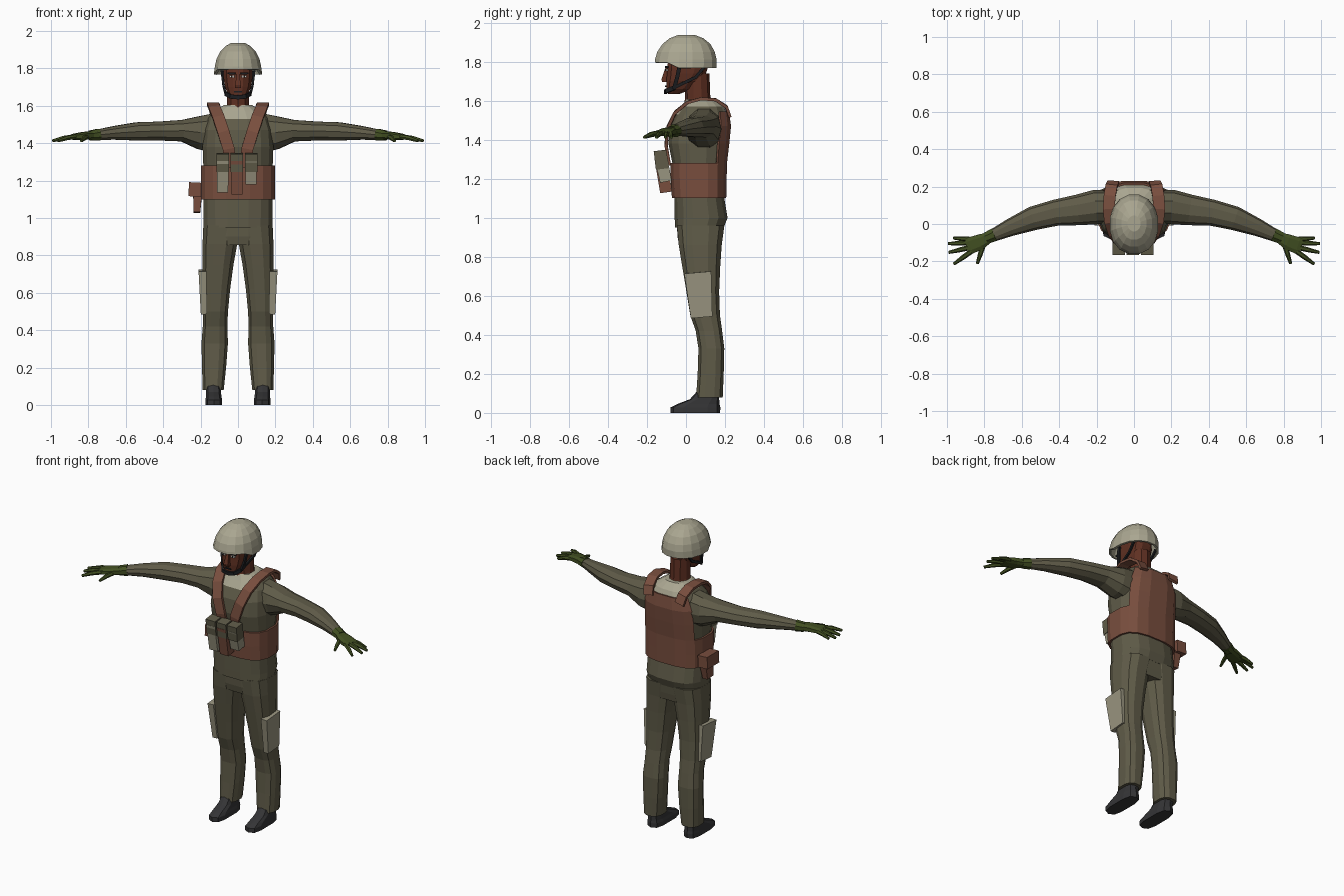
import bpy, bmesh, math
from mathutils import Vector

def mat(name, r, g, b):
    m = bpy.data.materials.new(name)
    m.diffuse_color = (r, g, b, 1)
    return m

UNIFORM = mat("olive_cloth", .115, .105, .065)
HELMET = mat("pale_helmet", .40, .38, .28)
POUCH = mat("beige_canvas", .32, .30, .215)
VEST = mat("brown_vest", .19, .076, .048)
SKIN = mat("skin", .115, .03, .016)
GLOVE = mat("green_glove", .055, .08, .016)
BOOT = mat("dark_boot", .035, .035, .037)
STRAP = mat("black_strap", .012, .013, .015)
WHITE = mat("eye_white", .7, .68, .62)

def unit(n, p):
    """Points of a rounded box outline within -1..1."""
    out = []
    for i in range(n):
        a = 2 * math.pi * (i + .5) / n
        c, s = math.cos(a), math.sin(a)
        out.append((math.copysign(abs(c) ** (2 / p), c), math.copysign(abs(s) ** (2 / p), s)))
    return out

def skin_rings(name, rings, material, cap=(True, True)):
    bm = bmesh.new()
    vs = [[bm.verts.new(co) for co in r] for r in rings]
    n = len(vs[0])
    for a, b in zip(vs, vs[1:]):
        for i in range(n):
            bm.faces.new((a[i], a[(i + 1) % n], b[(i + 1) % n], b[i]))
    if cap[0]:
        bm.faces.new(vs[0][::-1])
    if cap[1]:
        bm.faces.new(vs[-1])
    bmesh.ops.recalc_face_normals(bm, faces=bm.faces)
    me = bpy.data.meshes.new(name)
    bm.to_mesh(me)
    bm.free()
    me.materials.append(material)
    ob = bpy.data.objects.new(name, me)
    bpy.context.collection.objects.link(ob)
    return ob

def loft(name, rows, material, n=12, p=2.5, s=1, cap=(True, True)):
    """Stack of level outlines: z, x0, x1, y0, y1."""
    rings = []
    for z, x0, x1, y0, y1 in rows:
        rings.append([(s * ((x0 + x1) / 2 + u * (x1 - x0) / 2),
                       (y0 + y1) / 2 + v * (y1 - y0) / 2, z) for u, v in unit(n, p)])
    return skin_rings(name, rings, material, cap)

def body(name, rows, material, **k):
    return loft(name, [(z, -w, w, a, b) for z, w, a, b in rows], material, **k)

def sweep(name, path, sizes, material, ref=(0, 0, 1), n=8, p=2.0, s=1):
    """Section swept along a path; sizes are half extents along ref and across."""
    pts = [Vector((s * x, y, z)) for x, y, z in path]
    if isinstance(sizes, tuple):
        sizes = [sizes] * len(pts)
    rings = []
    for i, c in enumerate(pts):
        t = (pts[min(i + 1, len(pts) - 1)] - pts[max(i - 1, 0)]).normalized()
        a = Vector(ref)
        a = (a - a.dot(t) * t).normalized()
        b = t.cross(a)
        rings.append([c + a * u * sizes[i][0] + b * v * sizes[i][1] for u, v in unit(n, p)])
    return skin_rings(name, rings, material)

def box(name, path, sizes, material, ref=(1, 0, 0), s=1):
    return sweep(name, path, sizes, material, ref, 4, 60, s)

def drop_faces(ob, rule):
    bm = bmesh.new()
    bm.from_mesh(ob.data)
    bad = [f for f in bm.faces if rule(f.calc_center_median())]
    bmesh.ops.delete(bm, geom=bad, context='FACES')
    bm.to_mesh(ob.data)
    bm.free()

def thicken(ob, t):
    m = ob.modifiers.new("thickness", 'SOLIDIFY')
    m.thickness = t
    m.offset = -1

# Shirt with a pale collar yoke
shirt = body("shirt", [(.95, .187, -.058, .195), (1.0, .188, -.06, .215), (1.1, .188, -.062, .198),
                       (1.28, .188, -.072, .198), (1.38, .192, -.092, .212), (1.47, .185, -.085, .22),
                       (1.53, .165, -.055, .213), (1.57, .13, -.025, .195), (1.605, .075, .0, .15)],
             UNIFORM, n=16, p=2.7)
shirt.data.materials.append(HELMET)
for f in shirt.data.polygons:
    if f.center.z > 1.54 and abs(f.center.x) < .11:
        f.material_index = 1

# Trousers
body("trouser_seat", [(.855, .18, -.035, .18), (.9, .186, -.045, .188), (1.0, .184, -.05, .2)],
     UNIFORM, n=16, p=2.7)

# Vest: full band below, back panel above
vest = body("vest", [(1.1, .2, -.074, .208), (1.19, .2, -.08, .21), (1.28, .2, -.083, .212),
                     (1.38, .198, -.1, .224), (1.47, .19, -.09, .233), (1.545, .16, -.05, .222)],
            VEST, n=16, p=2.9, cap=(False, False))
drop_faces(vest, lambda c: c.z > 1.28 and c.y < .17)
thicken(vest, .012)

# Head, neck and nose
body("neck", [(1.56, .075, -.015, .15), (1.61, .062, -.005, .125), (1.74, .06, -.01, .12)], SKIN, n=10, p=2)
body("head", [(1.635, .032, -.092, -.03), (1.66, .055, -.102, .03), (1.70, .071, -.103, .075),
              (1.74, .078, -.1, .105), (1.77, .08, -.1, .115), (1.85, .075, -.085, .105)], SKIN, n=12, p=2.6)
loft("nose", [(1.695, -.017, .017, -.122, -.09), (1.71, -.015, .015, -.126, -.09),
              (1.77, -.008, .008, -.105, -.09)], SKIN, n=4, p=60)
box("mouth", [(-.022, -.103, 1.675), (.022, -.103, 1.675)], (.004, .004), STRAP, (0, 0, 1))

# Helmet with the brow edge raised
helmet = body("helmet", [(1.768, .132, -.163, .158), (1.81, .126, -.162, .16), (1.85, .117, -.15, .15),
                         (1.89, .097, -.123, .128), (1.92, .067, -.085, .09), (1.937, .035, -.04, .045)],
              HELMET, n=16, p=2.15, cap=(False, True))
for v in helmet.data.vertices:
    if v.co.z < 1.78 and v.co.y < -.08:
        v.co.z = 1.795
thicken(helmet, .014)

# Chin band
box("chin_band", [(-.066, -.062, 1.665), (-.04, -.1, 1.65), (0, -.106, 1.645), (.04, -.1, 1.65),
                  (.066, -.062, 1.665)], (.011, .006), STRAP, (0, 0, 1))

for s, side in ((1, "left"), (-1, "right")):
    # Face details and helmet straps
    box(side + "_eye", [(.02, -.1, 1.757), (.046, -.097, 1.757)], (.005, .005), WHITE, (0, 0, 1), s)
    box(side + "_pupil", [(.03, -.103, 1.757), (.038, -.102, 1.757)], (.005, .004), STRAP, (0, 0, 1), s)
    box(side + "_brow", [(.014, -.102, 1.772), (.055, -.095, 1.774)], (.005, .006), STRAP, (0, 0, 1), s)
    box(side + "_front_strap", [(.088, -.03, 1.79), (.08, -.045, 1.72), (.066, -.062, 1.66)],
        (.005, .01), STRAP, s=s)
    box(side + "_rear_strap", [(.082, .10, 1.78), (.08, .05, 1.72), (.068, -.055, 1.67)],
        (.005, .008), STRAP, s=s)

    # Sleeve
    sweep(side + "_sleeve", [(.13, .092, 1.455), (.21, .09, 1.457), (.3, .075, 1.467), (.42, .06, 1.465),
                             (.54, .03, 1.463), (.66, -.018, 1.455), (.78, -.073, 1.442)],
          [(.11, .09), (.092, .092), (.06, .082), (.053, .07), (.051, .064), (.038, .047), (.026, .03)],
          UNIFORM, n=10, p=2.2, s=s)

    # Glove
    sweep(side + "_cuff", [(.745, -.056, 1.446), (.79, -.076, 1.44)], [(.034, .038), (.029, .034)],
          GLOVE, n=8, s=s)
    sweep(side + "_palm", [(.77, -.068, 1.442), (.82, -.095, 1.44), (.875, -.115, 1.434), (.895, -.12, 1.432)],
          [(.022, .028), (.022, .043), (.017, .047), (.012, .04)], GLOVE, n=8, p=3, s=s)
    for i, (base, tip) in enumerate([((.865, -.083), (.965, -.075)), ((.875, -.1), (.993, -.105)),
                                     ((.875, -.125), (.99, -.152)), ((.865, -.143), (.963, -.214)),
                                     ((.805, -.11), (.838, -.212))]):
        (ax, ay), (bx, by) = base, tip
        sweep(side + ("_thumb" if i == 4 else "_finger_%d" % i),
              [(ax, ay, 1.435), ((ax + bx) / 2, (ay + by) / 2, 1.428), (bx, by, 1.412)],
              [(.014, .014), (.013, .013), (.008, .008)], GLOVE, n=6, s=s)

    # Trouser leg and boot
    loft(side + "_trouser_leg", [(.08, .075, .19, .05, .19), (.2, .062, .194, .058, .195),
                                 (.33, .052, .197, .062, .198), (.42, .055, .19, .048, .187),
                                 (.5, .052, .19, .02, .176), (.62, .04, .192, .0, .172),
                                 (.75, .022, .192, -.022, .178), (.86, .002, .192, -.04, .186),
                                 (.96, -.02, .188, -.05, .2)], UNIFORM, n=12, p=2.6, s=s)
    loft(side + "_boot", [(0, .083, .175, -.08, .175), (.028, .083, .175, -.08, .176),
                          (.045, .087, .173, -.045, .172), (.07, .09, .172, .02, .17),
                          (.12, .095, .17, .065, .17)], BOOT, n=10, p=3.2, s=s)

    # Thigh pocket
    box(side + "_thigh_pocket", [(.19, .06, .72), (.182, .08, .49)], [(.021, .07), (.017, .056)], POUCH, s=s)

    # Shoulder strap from chest over to the back panel
    box(side + "_shoulder_strap", [(.04, -.085, 1.27), (.05, -.102, 1.37), (.078, -.094, 1.46),
                                   (.105, -.055, 1.54), (.127, .01, 1.592), (.135, .08, 1.61),
                                   (.13, .15, 1.605), (.12, .205, 1.57), (.11, .224, 1.52)],
        (.032, .008), VEST, s=s)

# Chest pouches: dark flap above, coloured body below
for name, x, low, m in (("right", -.082, 1.14, POUCH), ("middle", -.006, 1.13, VEST), ("left", .07, 1.185, POUCH)):
    box(name + "_pouch_flap", [(x, -.133, 1.345), (x, -.122, 1.25)], (.034, .033), UNIFORM)
    box(name + "_pouch", [(x, -.129, 1.31), (x, -.103, low)], [(.031, .034), (.03, .03)], m)

# Side holster
box("holster_top", [(-.228, .10, 1.19), (-.232, .10, 1.115)], (.034, .06), VEST)
box("holster_sleeve", [(-.216, .10, 1.13), (-.22, .09, 1.03)], [(.024, .042), (.018, .03)], VEST)
